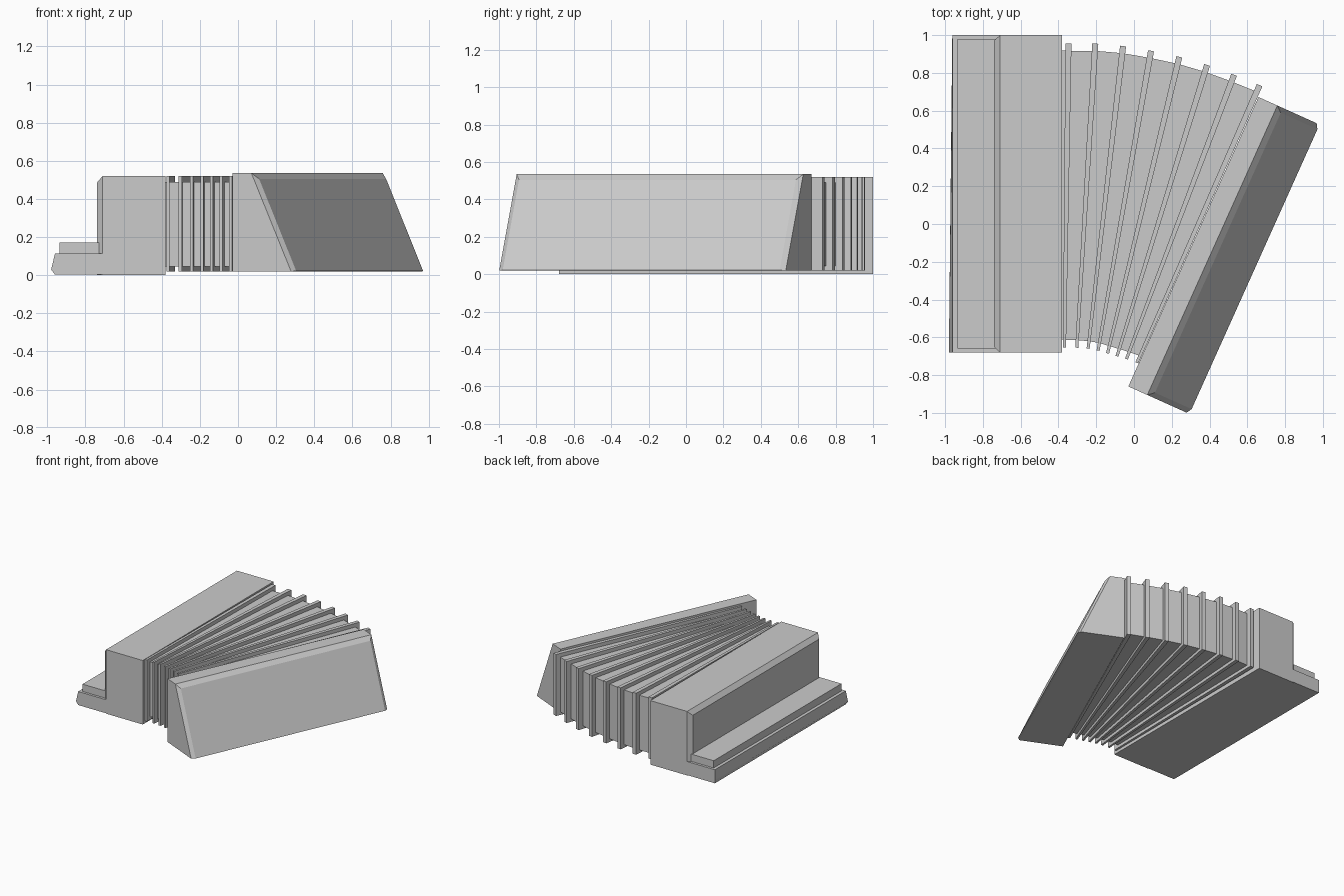
import bpy
from mathutils import Vector

if "Cube" in bpy.data.objects:
    bpy.data.objects.remove(bpy.data.objects["Cube"])

grey = bpy.data.materials.new("grey")
grey.diffuse_color = (0.6, 0.6, 0.6, 1)
grey.use_nodes = True
grey.node_tree.nodes["Principled BSDF"].inputs["Base Color"].default_value = grey.diffuse_color


def loft(name, rings):
    """Skin a stack of four-cornered rings and cap both ends."""
    verts = [tuple(p) for ring in rings for p in ring]
    faces = [(3, 2, 1, 0)]
    for r in range(len(rings) - 1):
        a = r * 4
        for i in range(4):
            j = (i + 1) % 4
            faces.append((a + i, a + j, a + 4 + j, a + 4 + i))
    a = len(verts) - 4
    faces.append((a, a + 1, a + 2, a + 3))
    mesh = bpy.data.meshes.new(name)
    mesh.from_pydata(verts, [], faces)
    mesh.materials.append(grey)
    obj = bpy.data.objects.new(name, mesh)
    bpy.context.collection.objects.link(obj)
    return obj


def ring(x, y0, y1, z0, z1):
    """Rectangle facing along x."""
    return [(x, y0, z0), (x, y1, z0), (x, y1, z1), (x, y0, z1)]


def upright(front, back, z0, z1):
    """Upright rectangle standing over a line on the floor plan."""
    return [(*front, z0), (*back, z0), (*back, z1), (*front, z1)]


# Straight body with a chamfered outer face
loft("left_body", [ring(-0.74, -0.65, 0.97, 0.0, 0.485),
                   ring(-0.71, -0.68, 1.0, 0.0, 0.52),
                   ring(-0.38, -0.68, 1.0, 0.0, 0.52)])

# Keyboard ledge, slightly tapered towards the back
ledge = [(-0.71, 0.003), (-0.96, 0.003), (-0.98, 0.03), (-0.96, 0.113), (-0.71, 0.113)]
n = len(ledge)
verts = [(x, -0.68, z) for x, z in ledge]
verts += [(max(x, -0.962), 1.0, z) for x, z in ledge]
faces = [tuple(range(n)), tuple(range(2 * n - 1, n - 1, -1))]
faces += [(i, i + n, (i + 1) % n + n, (i + 1) % n) for i in range(n)]
mesh = bpy.data.meshes.new("keyboard_ledge")
mesh.from_pydata(verts, [], faces)
mesh.materials.append(grey)
bpy.context.collection.objects.link(bpy.data.objects.new("keyboard_ledge", mesh))

# Raised key strip
loft("key_strip", [ring(-0.935, -0.66, 0.98, 0.11, 0.172),
                   ring(-0.73, -0.66, 0.98, 0.11, 0.172)])

# Slanted body, turned to follow the opened bellows
origin = Vector((-0.03, -0.86))
across = Vector((0.912, -0.41))
along = Vector((0.41, 0.912))
LENGTH = 1.68


def slanted(u_low, u_high, inset, z0, z1):
    pts = []
    for u, v, z in ((u_low, inset, z0), (u_low, LENGTH - inset, z0),
                    (u_high, LENGTH - inset, z1), (u_high, inset, z1)):
        p = origin + across * u + along * v
        pts.append((p.x, p.y, z))
    return pts


loft("right_body", [slanted(0, 0, 0, 0.02, 0.535),
                    slanted(0.338, 0.11, 0, 0.02, 0.535),
                    slanted(0.355, 0.142, 0.028, 0.022, 0.505)])

# Fanned bellows folds: front and back ends of each rib
fronts = [(-0.368, -0.655), (-0.303, -0.655), (-0.243, -0.66), (-0.19, -0.67),
          (-0.14, -0.685), (-0.09, -0.70), (-0.04, -0.715), (0.015, -0.735)]
backs = [(-0.347, 0.955), (-0.205, 0.955), (-0.058, 0.942), (0.09, 0.917),
         (0.24, 0.885), (0.387, 0.842), (0.53, 0.79), (0.665, 0.735)]
core = [upright((-0.385, -0.61), (-0.385, 0.92), 0.045, 0.49)]
for i, (f, b) in enumerate(zip(fronts, backs)):
    f, b = Vector(f), Vector(b)
    d = (b - f).normalized()
    side = Vector((d.y, -d.x))
    loft("bellows_rib_%d" % (i + 1),
         [upright(f - side * 0.008, b - side * 0.016, 0.02, 0.52),
          upright(f + side * 0.008, b + side * 0.016, 0.02, 0.52)])
    core.append(upright(f + d * 0.04, b - d * 0.038, 0.045, 0.49))

# Recessed bellows core between the ribs
loft("bellows_core", core)

# Consistent outward normals
for obj in bpy.context.collection.objects:
    import bmesh
    bm = bmesh.new()
    bm.from_mesh(obj.data)
    bmesh.ops.recalc_face_normals(bm, faces=bm.faces)
    bm.to_mesh(obj.data)
    bm.free()
